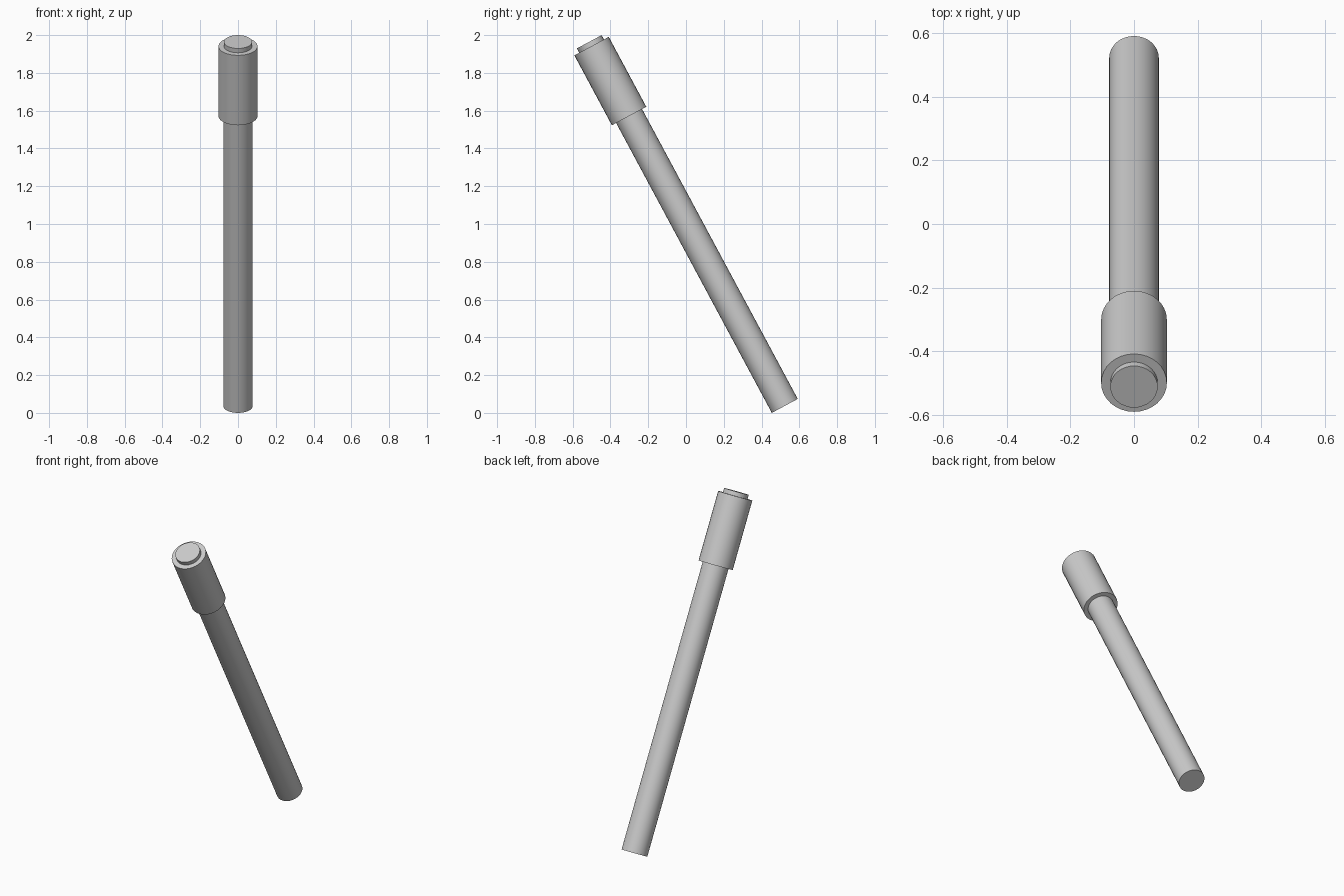
import bpy
import math
from mathutils import Vector

if "Cube" in bpy.data.objects:
    bpy.data.objects.remove(bpy.data.objects["Cube"])

TILT = math.radians(28.24)
AXIS = Vector((0, -math.sin(TILT), math.cos(TILT)))
BASE = Vector((0, 0.523, 0.037))


def rod(name, radius, start, end):
    """Capped cylinder between two distances along the tilted axis."""
    bpy.ops.mesh.primitive_cylinder_add(
        vertices=32, radius=radius, depth=end - start,
        location=BASE + AXIS * (start + end) / 2, rotation=(TILT, 0, 0))
    obj = bpy.context.object
    obj.name = name
    bpy.ops.object.shade_smooth_by_angle(angle=math.radians(30))
    return obj


# Long slim handle, wide collar and the small raised end cap
rod("shaft", 0.078, 0.0, 1.76)
rod("collar", 0.1034, 1.742, 2.162)
rod("end_cap", 0.0745, 2.15, 2.188)
